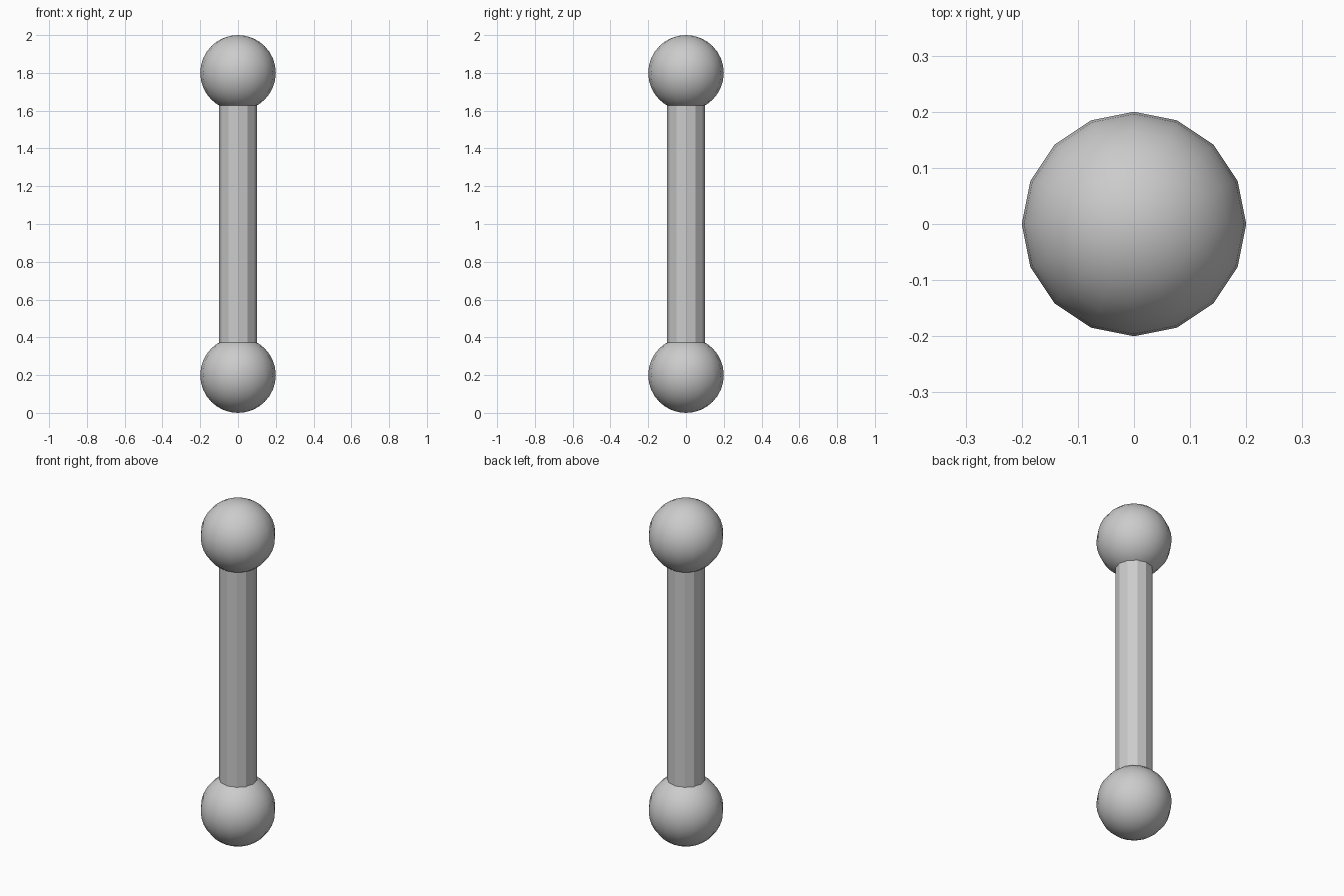
import bpy
import math

cube = bpy.data.objects.get("Cube")
if cube:
    bpy.data.objects.remove(cube, do_unlink=True)

BALL_R = 0.2
ROD_R = 0.1
HEIGHT = 2.0

# Single grey finish
GREY = (0.6, 0.6, 0.6, 1.0)
grey = bpy.data.materials.new("light grey")
grey.use_nodes = True
grey.diffuse_color = GREY
grey.node_tree.nodes["Principled BSDF"].inputs["Base Color"].default_value = GREY


def finish(name):
    obj = bpy.context.object
    obj.name = obj.data.name = name
    obj.data.materials.append(grey)
    return obj


# Smooth end balls
for name, z in (("bottom_ball", BALL_R), ("top_ball", HEIGHT - BALL_R)):
    bpy.ops.mesh.primitive_uv_sphere_add(
        segments=16, ring_count=16, radius=BALL_R, location=(0, 0, z))
    finish(name)
    bpy.ops.object.shade_smooth()

# Faceted rod running between the ball centres
bpy.ops.mesh.primitive_cylinder_add(
    vertices=12, radius=ROD_R, depth=HEIGHT - 2 * BALL_R,
    location=(0, 0, HEIGHT / 2))
finish("rod")
bpy.ops.object.shade_flat()
